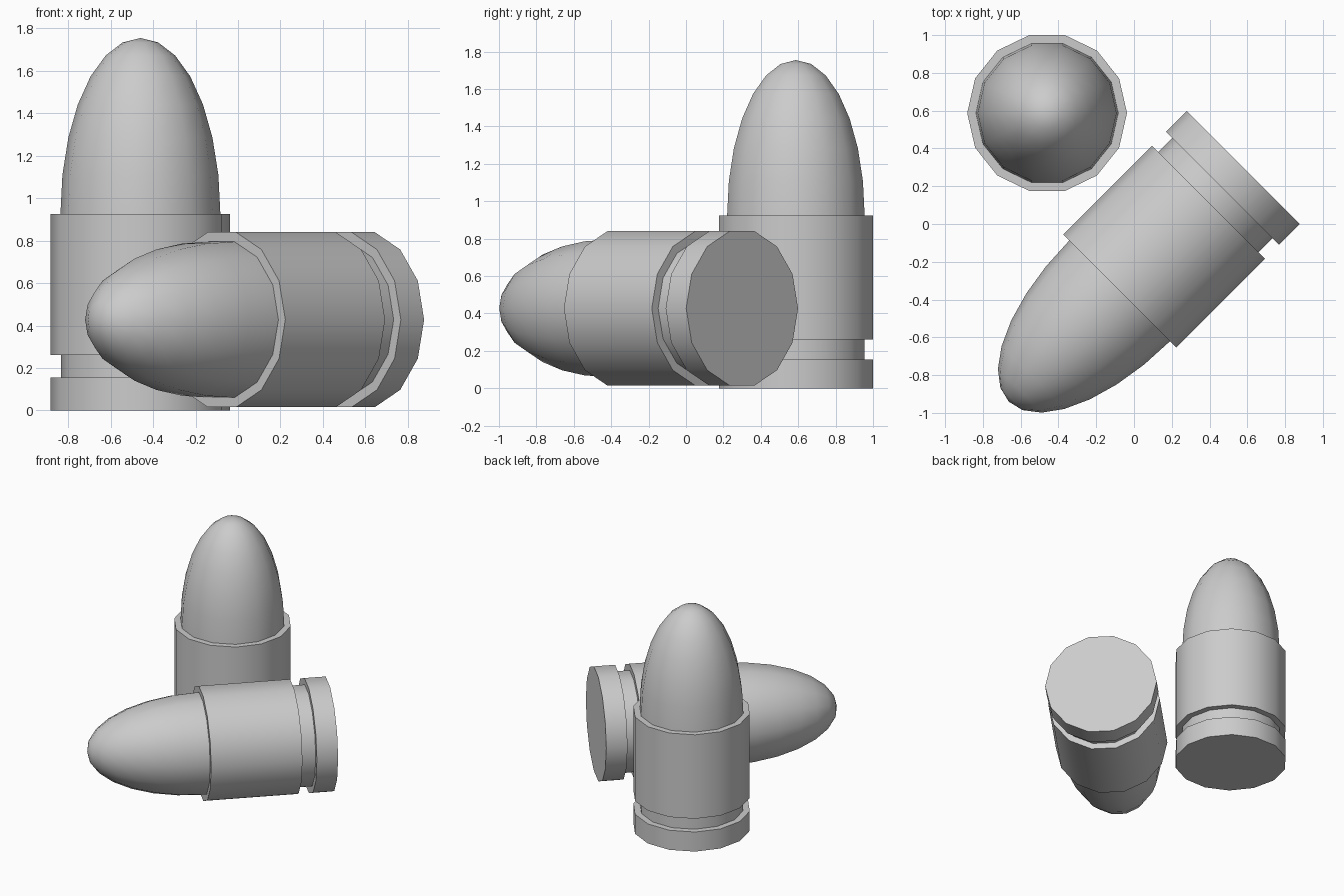
import bpy, bmesh, math
from mathutils import Vector, Matrix

cube = bpy.data.objects.get("Cube")
if cube:
    bpy.data.objects.remove(cube, do_unlink=True)

SIDES = 14
R_CASE, R_GROOVE, R_TIP = 0.423, 0.375, 0.377
Z_RIM, Z_GROOVE, Z_MOUTH, Z_TIP = 0.155, 0.26, 0.925, 1.755

grey = bpy.data.materials.new("plain grey")
grey.use_nodes = True
colour = (0.6, 0.6, 0.6, 1)
grey.diffuse_color = colour
grey.node_tree.nodes["Principled BSDF"].inputs["Base Color"].default_value = colour


def lathe(name, profile, matrix):
    """Turn a (radius, height) profile around z; radius 0 makes a pole."""
    bm = bmesh.new()
    verts = [bm.verts.new((r, 0, z)) for r, z in profile]
    edges = [bm.edges.new(pair) for pair in zip(verts, verts[1:])]
    bmesh.ops.spin(bm, geom=verts + edges, cent=(0, 0, 0), axis=(0, 0, 1),
                   angle=math.tau, steps=SIDES, use_duplicate=False)
    bmesh.ops.remove_doubles(bm, verts=bm.verts, dist=1e-4)
    bmesh.ops.recalc_face_normals(bm, faces=bm.faces)
    mesh = bpy.data.meshes.new(name)
    bm.to_mesh(mesh)
    bm.free()
    mesh.materials.append(grey)
    obj = bpy.data.objects.new(name, mesh)
    obj.matrix_world = matrix
    bpy.context.collection.objects.link(obj)
    bpy.ops.object.select_all(action='DESELECT')
    obj.select_set(True)
    bpy.context.view_layer.objects.active = obj
    bpy.ops.object.shade_smooth_by_angle(angle=math.radians(30))


# Case: rim, extraction groove, body and flat mouth
case = [(0, 0), (R_CASE, 0), (R_CASE, Z_RIM), (R_GROOVE, Z_RIM),
        (R_GROOVE, Z_GROOVE), (R_CASE, Z_GROOVE), (R_CASE, Z_MOUTH), (0, Z_MOUTH)]

# Tip: half of a stretched sphere
steps = SIDES // 2
tip = []
for i in range(steps + 1):
    a = math.pi / 2 * i / steps
    tip.append((R_TIP * math.cos(a), Z_MOUTH + (Z_TIP - Z_MOUTH) * math.sin(a)))

# One round stands, the other lies on its side pointing front right
standing = Matrix.Translation((-0.46, 0.5875, 0))
lying = (Matrix.Translation((0.578, 0.3, 0.4275))
         @ Matrix.Rotation(math.radians(-45), 4, 'Z')
         @ Matrix.Rotation(math.radians(90), 4, 'X'))

for pose, matrix in (("standing", standing), ("lying", lying)):
    lathe(pose + "_case", case, matrix)
    lathe(pose + "_tip", tip, matrix)
